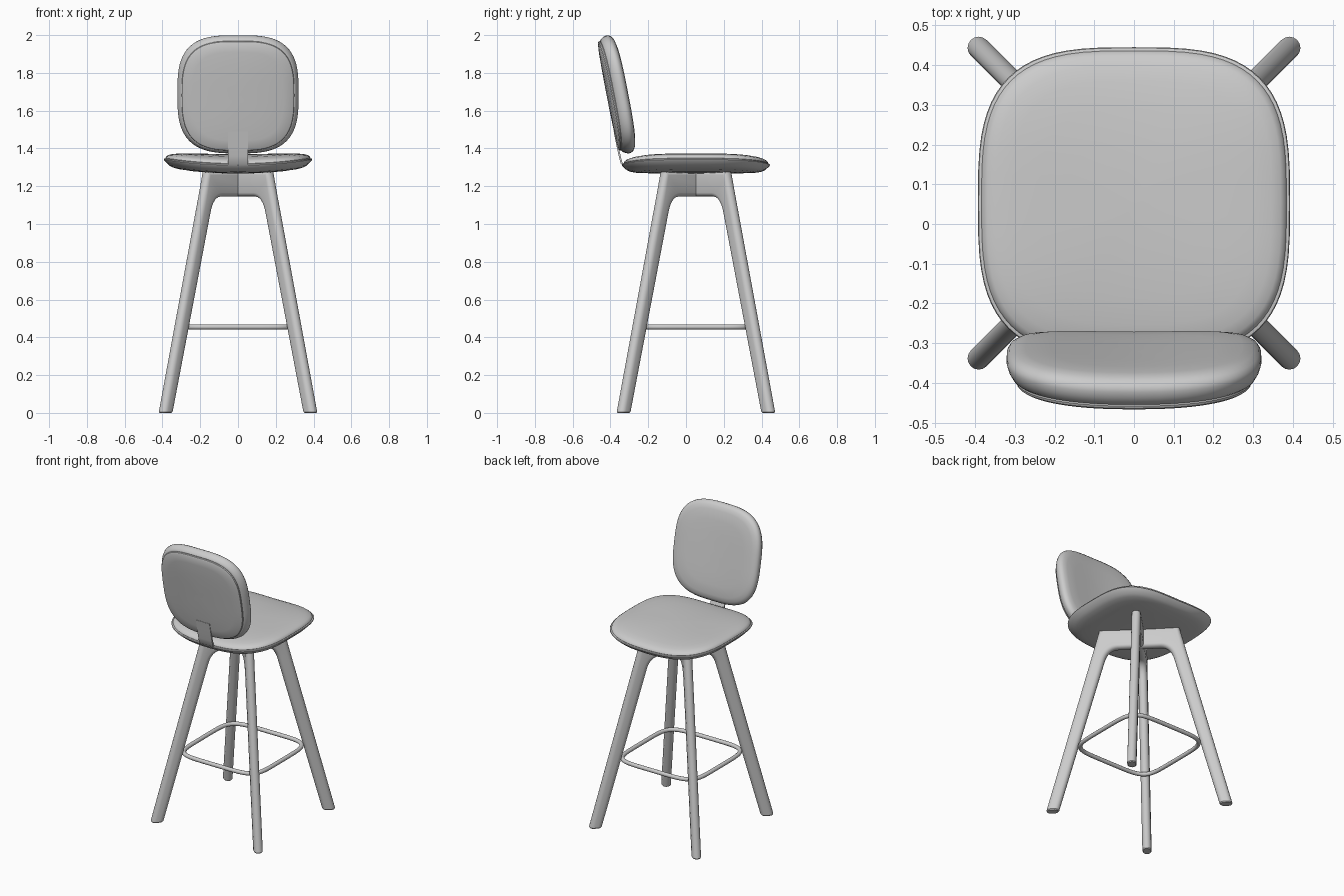
import bpy, bmesh, math
from mathutils import Vector

if "Cube" in bpy.data.objects:
    bpy.data.objects.remove(bpy.data.objects["Cube"])

CY = 0.0525          # centre line of the seat and legs in y


def spow(v, p):
    return math.copysign(abs(v) ** p, v)


def outline(a, b, n, count=72):
    """Rounded-square outline (superellipse)."""
    pts = []
    for i in range(count):
        t = 2 * math.pi * i / count
        pts.append((a * spow(math.cos(t), 2 / n), b * spow(math.sin(t), 2 / n)))
    return pts


def loft(name, rings, angle=35):
    """Skin a list of equal point rings and cap both ends."""
    bm = bmesh.new()
    vr = [[bm.verts.new(p) for p in r] for r in rings]
    n = len(vr[0])
    for a, b in zip(vr, vr[1:]):
        for i in range(n):
            j = (i + 1) % n
            bm.faces.new((a[i], a[j], b[j], b[i]))
    bm.faces.new(vr[0])
    bm.faces.new(vr[-1])
    bmesh.ops.recalc_face_normals(bm, faces=bm.faces)
    me = bpy.data.meshes.new(name)
    bm.to_mesh(me)
    bm.free()
    me.shade_smooth()
    me.set_sharp_from_angle(angle=math.radians(angle))
    ob = bpy.data.objects.new(name, me)
    bpy.context.collection.objects.link(ob)
    return ob


# Seat: saddle-shaped shell and cushion, given as (scale, height) profiles
def seat_part(name, profile):
    base = outline(0.393, 0.3925, 3.2)
    loft(name, [[(x * s, CY + y * s, z + 0.03 * (x * s / 0.39) ** 2)
                 for x, y in base] for s, z in profile])


seat_part("seat_shell", [(0.02, 1.267), (0.3, 1.267), (0.6, 1.268), (0.8, 1.271),
                         (0.88, 1.276), (0.93, 1.284), (0.99, 1.305), (1.0, 1.311),
                         (0.995, 1.316), (0.97, 1.319), (0.9, 1.319)])
seat_part("seat_cushion", [(0.9, 1.312), (0.97, 1.314), (0.977, 1.32), (0.968, 1.329),
                           (0.94, 1.338), (0.88, 1.347), (0.78, 1.355), (0.6, 1.362),
                           (0.4, 1.367), (0.2, 1.369), (0.02, 1.37)])

# Backrest: tilted, bowed cushion and rear panel, as (scale, depth) profiles
TILT = math.radians(11)


def back_part(name, profile):
    base = outline(0.321, 0.318, 3.1)
    c, sn = math.cos(TILT), math.sin(TILT)
    rings = []
    for s, t in profile:
        ring = []
        for x, u in base:
            x, u = x * s, u * s
            d = t + 0.022 * (x / 0.32) ** 2
            ring.append((x, -0.367 + d * c - u * sn, 1.685 + u * c + d * sn))
        rings.append(ring)
    loft(name, rings)


back_part("backrest_cushion", [(0.85, -0.03), (0.93, -0.032), (0.955, -0.027),
                               (0.985, -0.012), (1.0, 0.004), (0.997, 0.016),
                               (0.975, 0.028), (0.93, 0.038), (0.85, 0.045),
                               (0.65, 0.049), (0.4, 0.05), (0.2, 0.05), (0.02, 0.05)])
back_part("backrest_panel", [(0.85, -0.028), (0.922, -0.03), (0.928, -0.036),
                             (0.922, -0.042), (0.9, -0.046), (0.75, -0.05),
                             (0.5, -0.052), (0.25, -0.053), (0.02, -0.053)])

# Bracket: thin bent strip joining seat and backrest
path = [(-0.20, 1.292), (-0.29, 1.296), (-0.325, 1.304), (-0.342, 1.325),
        (-0.351, 1.36), (-0.362, 1.41), (-0.378, 1.49)]
rings = []
for i, p in enumerate(path):
    d = Vector(path[min(i + 1, len(path) - 1)]) - Vector(path[max(i - 1, 0)])
    nrm = Vector((-d.y, d.x)).normalized() * 0.005
    rings.append([(sx * 0.052, p[0] + k * nrm.x, p[1] + k * nrm.y)
                  for sx, k in ((-1, -1), (1, -1), (1, 1), (-1, 1))])
loft("back_bracket", rings)

# Legs: two crossed arches with a flat-sided, round-edged section
W = 0.056


def stadium(outer, inner, w, ang):
    o, i = Vector(outer), Vector(inner)
    d = (o - i).normalized()
    ring = []
    for end, sign, start in ((o - d * W / 2, 1, -90), (i + d * W / 2, -1, 90)):
        for k in range(9):
            a = math.radians(start + 180 * k / 8)
            p = end + d * (math.cos(a) * w / 2)
            s = math.sin(a) * w / 2
            ring.append((p.x * math.cos(ang) - s * math.sin(ang),
                         CY + p.x * math.sin(ang) + s * math.cos(ang), p.y))
    return ring


def leg_arch(name, ang):
    def out(z):
        return (0.5825 - 0.2595 * z, z)

    def inn(z):
        return (0.5025 - 0.2688 * z, z)

    half = [(out(0), inn(0), W - 0.01), (out(0.006), inn(0.006), W), (out(0.5), inn(0.5), W)]
    a, b, c = Vector(inn(1.06)), Vector((0.195, 1.145)), Vector((0.13, 1.145))
    for k in range(9):                      # rounded inner corner
        t = k / 8
        q = a * (1 - t) ** 2 + b * 2 * t * (1 - t) + c * t * t
        half.append((out(1.06 + (1.28 - 1.06) * t), tuple(q), W))
    other = [((-o[0], o[1]), (-i[0], i[1]), w) for o, i, w in reversed(half)]
    loft(name, [stadium(o, i, w, ang) for o, i, w in half + other], 30)


leg_arch("leg_arch_a", math.radians(45))
leg_arch("leg_arch_b", math.radians(135))

# Footrest: round bar bent into a soft square inside the legs
cu = bpy.data.curves.new("footrest_ring", "CURVE")
cu.dimensions = "3D"
cu.bevel_depth = 0.0135
cu.bevel_resolution = 4
pts = outline(0.297, 0.297, 5.5, 96)
sp = cu.splines.new("POLY")
sp.points.add(len(pts) - 1)
for p, (x, y) in zip(sp.points, pts):
    p.co = (x, CY + y, 0.455, 1)
sp.use_cyclic_u = True
sp.use_smooth = True
bpy.context.collection.objects.link(bpy.data.objects.new("footrest_ring", cu))
